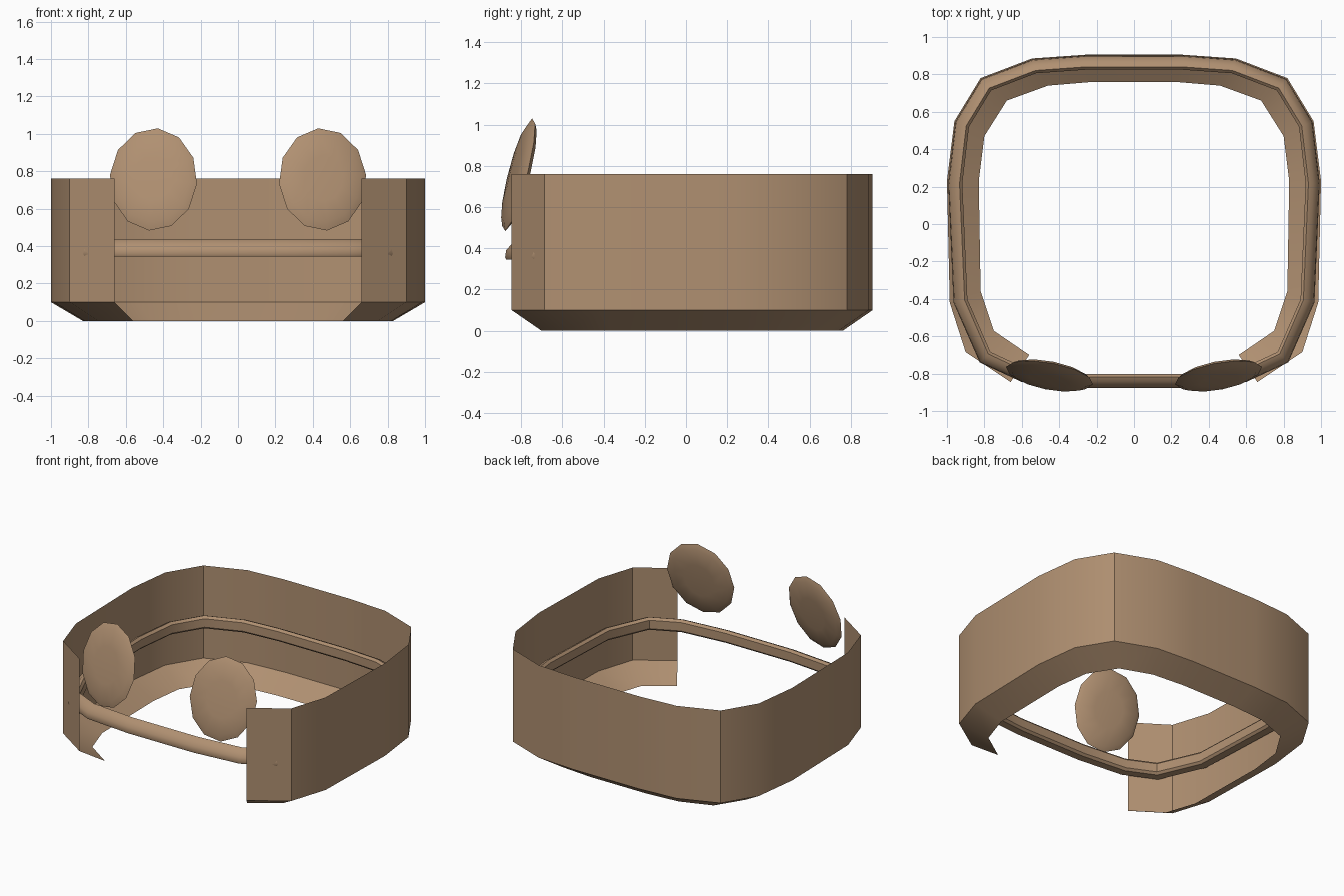
import bpy, bmesh, math
from mathutils import Matrix, Vector

cube = bpy.data.objects.get("Cube")
if cube:
    bpy.data.objects.remove(cube, do_unlink=True)

tan = bpy.data.materials.new("warm tan")
tan.use_nodes = True
colour = (0.434, 0.279, 0.166, 1)
tan.diffuse_color = colour
tan.node_tree.nodes["Principled BSDF"].inputs["Base Color"].default_value = colour


def make_object(name, bm, angle=30):
    mesh = bpy.data.meshes.new(name)
    bm.to_mesh(mesh)
    bm.free()
    mesh.materials.append(tan)
    obj = bpy.data.objects.new(name, mesh)
    bpy.context.collection.objects.link(obj)
    bpy.ops.object.select_all(action='DESELECT')
    obj.select_set(True)
    bpy.context.view_layer.objects.active = obj
    bpy.ops.object.shade_smooth_by_angle(angle=math.radians(angle))
    return obj


def mirrored(half):
    """Continue a right-hand outline, front to back, down the other side."""
    return half + [(-x, y) for x, y in reversed(half)]


def loft(bm, rows, closed_rows=False, closed_path=False):
    """Skin a list of rows of points with quads."""
    grid = [[bm.verts.new(p) for p in row] for row in rows]
    n, m = len(grid), len(grid[0])
    for i in range(n if closed_rows else n - 1):
        for j in range(m if closed_path else m - 1):
            a, b = grid[i], grid[(i + 1) % n]
            k = (j + 1) % m
            bm.faces.new((a[j], a[k], b[k], b[j]))


# Open-fronted wall with an inward sloping lower lip
outer = mirrored([(0.66, -0.845), (0.90, -0.685), (0.985, -0.42), (1.0, 0.23),
                  (0.96, 0.55), (0.82, 0.78), (0.545, 0.885), (0.26, 0.905)])
inner = mirrored([(0.56, -0.70), (0.75, -0.57), (0.82, -0.36), (0.83, 0.23),
                  (0.80, 0.47), (0.68, 0.66), (0.46, 0.74), (0.22, 0.76)])
bm = bmesh.new()
loft(bm, [[(x, y, 0.0) for x, y in inner],
          [(x, y, 0.10) for x, y in outer],
          [(x, y, 0.76) for x, y in outer]])
make_object("wall_band", bm)

# Closed rail running round the inside of the wall and across the front
path = mirrored([(0.26, -0.877), (0.60, -0.845), (0.825, -0.74), (0.965, -0.42),
                 (0.993, 0.22), (0.955, 0.545), (0.815, 0.775), (0.54, 0.88),
                 (0.26, 0.90)])
section = [(0.005, 0.345), (0.0, 0.357), (0.005, 0.39), (0.035, 0.425),
           (0.06, 0.436), (0.075, 0.42), (0.075, 0.36), (0.06, 0.345)]
pts = [Vector(p) for p in path]
inward = []
for i, p in enumerate(pts):
    d0 = (p - pts[i - 1]).normalized()
    d1 = (pts[(i + 1) % len(pts)] - p).normalized()
    n0, n1 = Vector((-d0.y, d0.x)), Vector((-d1.y, d1.x))
    inward.append((n0 + n1) / (1 + n0.dot(n1)))
bm = bmesh.new()
loft(bm, [[(*(p + n * d), z) for p, n in zip(pts, inward)] for d, z in section],
     closed_rows=True, closed_path=True)
bmesh.ops.recalc_face_normals(bm, faces=bm.faces)
make_object("rail", bm, 40)

# Pair of oval pads: shallow lenses leaning back and turned outward
for side, name in ((1, "left_pad"), (-1, "right_pad")):
    bm = bmesh.new()
    rings = [(0.45, -0.022), (0.85, -0.014), (1.0, 0.004), (0.88, 0.022), (0.45, 0.032)]
    rows = []
    for r, y in rings:
        rows.append([(0.237 * r * math.cos(a), y, 0.283 * r * math.sin(a))
                     for a in (math.radians(30 * k + 10) for k in range(12))])
    loft(bm, rows, closed_path=True)
    bm.verts.ensure_lookup_table()
    bm.faces.new(bm.verts[:12])
    bm.faces.new(bm.verts[-12:])
    place = (Matrix.Translation((0.453, -0.815, 0.757))
             @ Matrix.Rotation(math.radians(10), 4, 'Z')
             @ Matrix.Rotation(math.radians(-14), 4, 'X')
             @ Matrix.Rotation(math.radians(6), 4, 'Y'))
    bm.transform(Matrix.Diagonal((side, 1, 1, 1)) @ place)
    bmesh.ops.recalc_face_normals(bm, faces=bm.faces)
    make_object(name, bm, 50)
